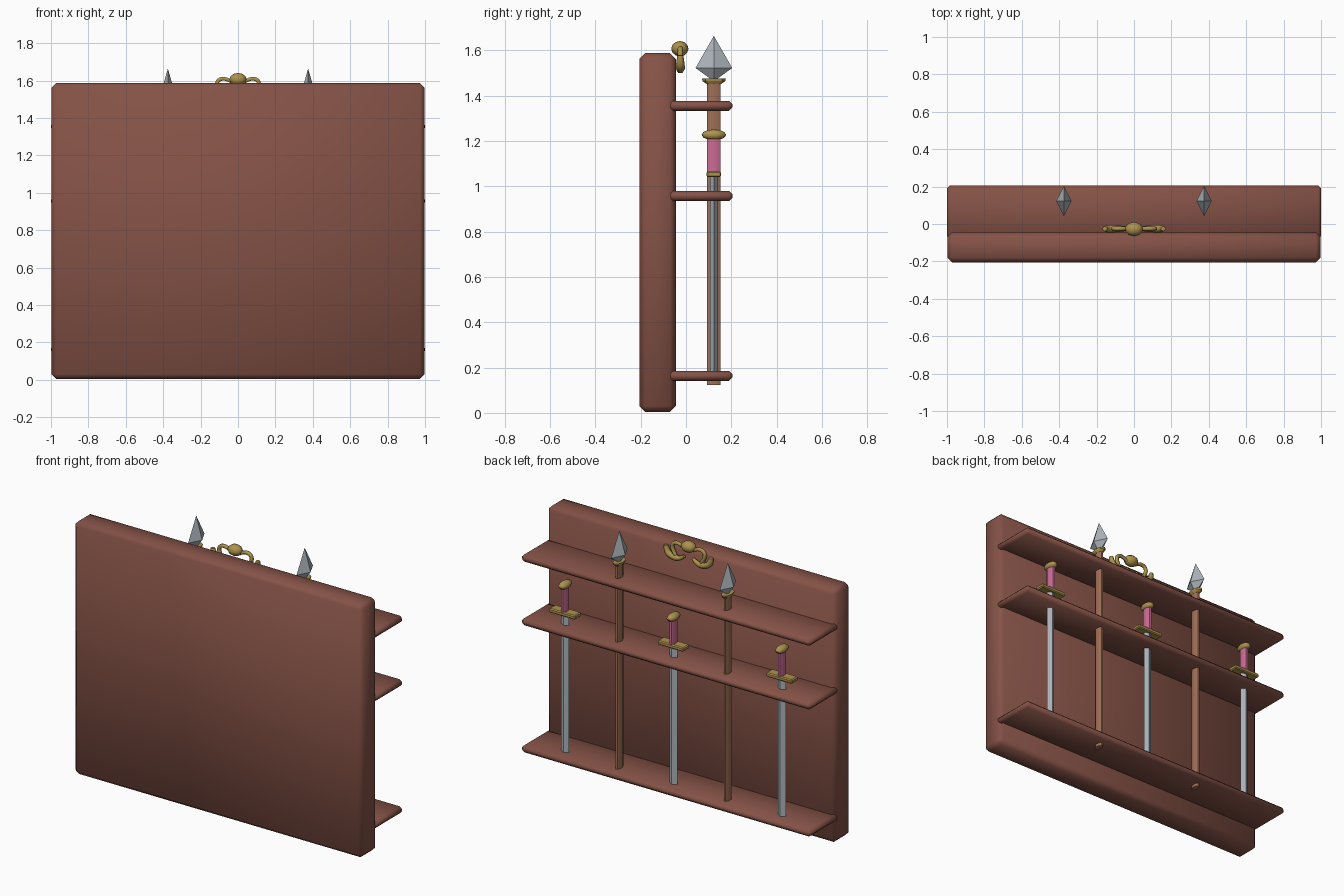
import bpy, bmesh, math
from mathutils import Vector

if "Cube" in bpy.data.objects:
    bpy.data.objects.remove(bpy.data.objects["Cube"])


def material(name, rgb):
    m = bpy.data.materials.new(name)
    m.diffuse_color = (*rgb, 1)
    m.use_nodes = True
    m.node_tree.nodes["Principled BSDF"].inputs["Base Color"].default_value = m.diffuse_color
    return m


WOOD = material("red_wood", (0.235, 0.085, 0.062))
SHAFT = material("tan_wood", (0.35, 0.16, 0.095))
STEEL = material("steel", (0.42, 0.46, 0.50))
GOLD = material("gold", (0.42, 0.29, 0.075))
PINK = material("pink_grip", (0.60, 0.15, 0.30))
WY = 0.123  # depth of the weapon row


def finish(name, bm, mat, angle=None):
    bmesh.ops.recalc_face_normals(bm, faces=bm.faces)
    me = bpy.data.meshes.new(name)
    bm.to_mesh(me)
    bm.free()
    ob = bpy.data.objects.new(name, me)
    bpy.context.collection.objects.link(ob)
    me.materials.append(mat)
    if angle is not None:
        bpy.ops.object.select_all(action='DESELECT')
        ob.select_set(True)
        bpy.context.view_layer.objects.active = ob
        bpy.ops.object.shade_smooth_by_angle(angle=math.radians(angle))
    return ob


def box(name, lo, hi, mat, bevel, angle=None, segments=1):
    bm = bmesh.new()
    bmesh.ops.create_cube(bm, size=1)
    lo, hi = Vector(lo), Vector(hi)
    for v in bm.verts:
        v.co = (lo + hi) / 2 + v.co * (hi - lo)
    if bevel:
        bmesh.ops.bevel(bm, geom=bm.edges[:], offset=bevel, segments=segments,
                        profile=0.5, affect='EDGES')
    return finish(name, bm, mat, angle)


def stack(name, x, y, profile, sides, mat, angle=None, turn=0.0):
    """Elliptical rings (z, x radius, y radius) joined into a closed solid."""
    bm = bmesh.new()
    rings = []
    for z, rx, ry in profile:
        rings.append([bm.verts.new((x + rx * math.cos(turn + math.tau * i / sides),
                                    y + ry * math.sin(turn + math.tau * i / sides), z))
                      for i in range(sides)])
    for a, b in zip(rings, rings[1:]):
        for i in range(sides):
            j = (i + 1) % sides
            bm.faces.new((a[i], a[j], b[j], b[i]))
    bm.faces.new(rings[0])
    bm.faces.new(rings[-1])
    return finish(name, bm, mat, angle)


def ball(name, centre, radii, mat):
    bm = bmesh.new()
    bmesh.ops.create_uvsphere(bm, u_segments=10, v_segments=6, radius=1)
    for v in bm.verts:
        v.co = Vector(centre) + v.co * Vector(radii)
    return finish(name, bm, mat, 50)


def scroll(name, points, mat):
    """Tapered tube through (x, z, radius) points."""
    cu = bpy.data.curves.new(name, 'CURVE')
    cu.dimensions = '3D'
    cu.bevel_depth = 1.0
    cu.bevel_resolution = 1
    cu.use_fill_caps = True
    sp = cu.splines.new('NURBS')
    sp.points.add(len(points) - 1)
    for p, (x, z, r) in zip(sp.points, points):
        p.co = (x, -0.025, z, 1)
        p.radius = r
    sp.use_endpoint_u = True
    sp.order_u = 3
    sp.resolution_u = 4
    ob = bpy.data.objects.new(name, cu)
    bpy.context.collection.objects.link(ob)
    cu.materials.append(mat)


# Backboard and three shelves
box("backboard", (-0.998, -0.205, 0.005), (0.998, -0.045, 1.587), WOOD, 0.025, 180)
for n, z in (("bottom", 0.163), ("middle", 0.957), ("top", 1.355)):
    box(n + "_shelf", (-1, -0.08, z - 0.022), (1, 0.205, z + 0.022), WOOD, 0.015, 180)

# Swords: blade, guard, grip, pommel
for i, x in enumerate((-0.75, 0, 0.75)):
    s = f"_{i + 1}"
    stack("sword_blade" + s, x, WY,
          [(0.15, 0.027, 0.018), (1.045, 0.027, 0.018)], 4, STEEL)
    box("sword_guard" + s, (x - 0.09, WY - 0.032, 1.04), (x + 0.09, WY + 0.032, 1.066),
        GOLD, 0.006)
    stack("sword_grip" + s, x, WY,
          [(1.06, 0.018, 0.032), (1.215, 0.018, 0.032)], 8, PINK, 30, math.pi / 8)
    ball("sword_pommel" + s, (x, WY, 1.227), (0.03, 0.054, 0.024), GOLD)

# Spears: shaft, collar, leaf-shaped head
for i, x in enumerate((-0.375, 0.375)):
    s = f"_{i + 1}"
    stack("spear_shaft" + s, x, WY,
          [(0.122, 0.017, 0.032), (1.465, 0.017, 0.032)], 8, SHAFT, 30, math.pi / 8)
    stack("spear_collar" + s, x, WY,
          [(1.452, 0.018, 0.033), (1.464, 0.026, 0.05), (1.475, 0.028, 0.053)],
          8, GOLD)
    stack("spear_head" + s, x, WY,
          [(1.472, 0.006, 0.012), (1.522, 0.041, 0.081), (1.662, 0.0006, 0.001)],
          4, STEEL)

# Crest: central boss with mirrored scrolls
ball("crest_boss", (0, -0.027, 1.607), (0.048, 0.038, 0.034), GOLD)
for side, m in (("right", 1), ("left", -1)):
    scroll("crest_upper_scroll_" + side,
           [(m * x, z, r) for x, z, r in ((0.03, 1.59, 0.01), (0.06, 1.612, 0.011),
            (0.105, 1.608, 0.012), (0.118, 1.57, 0.012), (0.09, 1.53, 0.012))], GOLD)
    scroll("crest_lower_scroll_" + side,
           [(m * x, z, r) for x, z, r in ((0.156, 1.578, 0.013), (0.152, 1.535, 0.02),
            (0.105, 1.515, 0.02), (0.06, 1.515, 0.015), (0.03, 1.54, 0.01))], GOLD)
